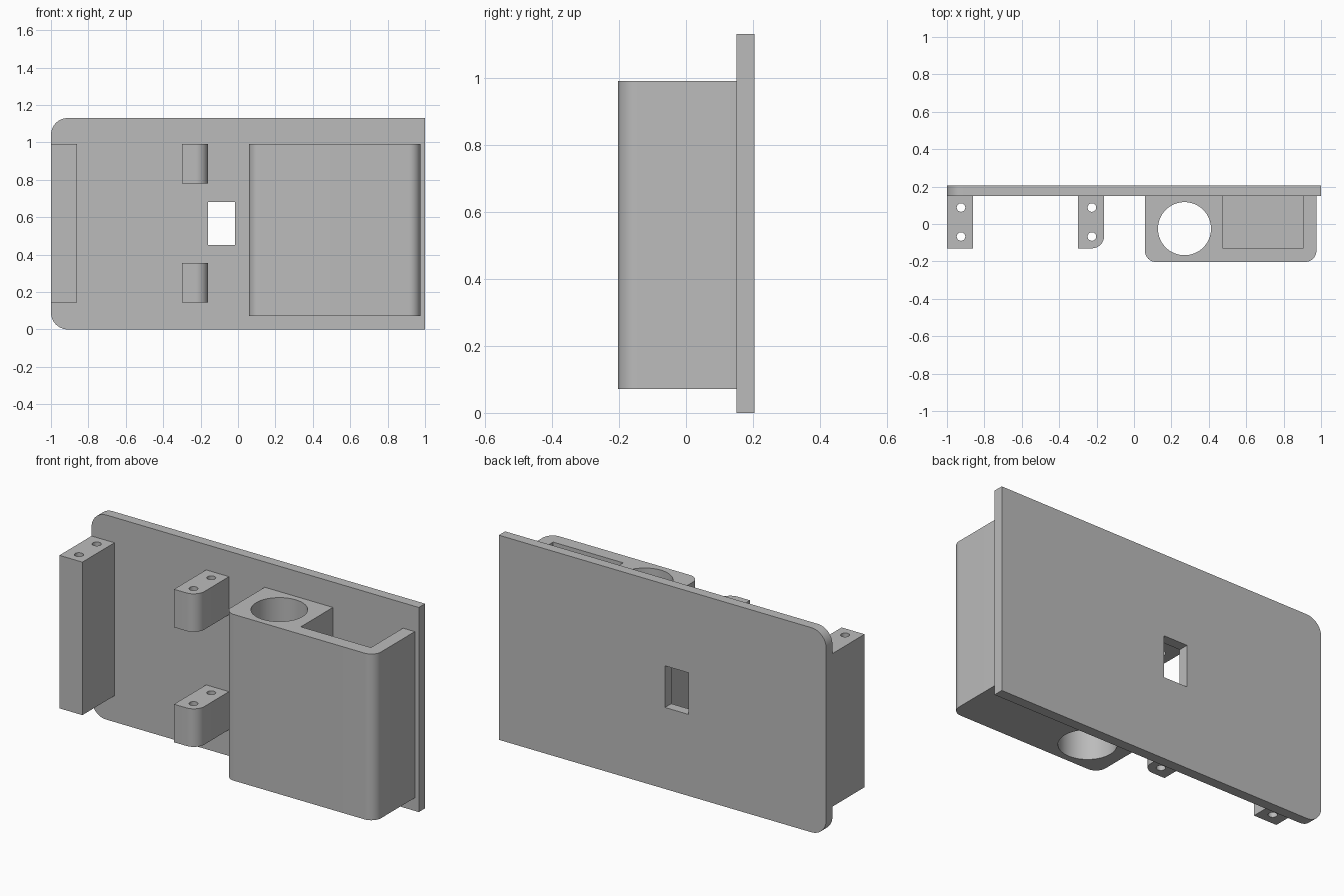
import bpy
import bmesh
from math import cos, sin, pi, radians
from mathutils import Vector

cube = bpy.data.objects.get("Cube")
if cube:
    bpy.data.objects.remove(cube, do_unlink=True)

grey = bpy.data.materials.new("plain grey")
grey.use_nodes = True
colour = (0.5, 0.5, 0.5, 1)
grey.diffuse_color = colour
grey.node_tree.nodes["Principled BSDF"].inputs["Base Color"].default_value = colour

FRONT, JOINT, BACK = -0.13, 0.15, 0.205
LOW, HIGH = 0.145, 0.99


def rounded_rect(a0, a1, b0, b1, radii=(0, 0, 0, 0), steps=12):
    """Counter-clockwise outline; radii start at (a0, b0)."""
    corners = [(a0, b0, 1, 1), (a1, b0, -1, 1), (a1, b1, -1, -1), (a0, b1, 1, -1)]
    points = []
    for i, ((a, b, sa, sb), r) in enumerate(zip(corners, radii)):
        if r == 0:
            points.append((a, b))
            continue
        for k in range(steps + 1):
            t = pi + (i + k / steps) * pi / 2
            points.append((a + sa * r + r * cos(t), b + sb * r + r * sin(t)))
    return points


def circle(x, y, r, steps=48):
    return [(x + r * cos(2 * pi * k / steps), y + r * sin(2 * pi * k / steps))
            for k in range(steps)]


def prism(name, outline, start, end, axis="z"):
    """Extrude an outline along z, or an x-z outline along y."""
    bm = bmesh.new()
    place = (lambda a, b, c: (a, b, c)) if axis == "z" else (lambda a, b, c: (a, c, b))
    face = bm.faces.new([bm.verts.new(place(a, b, start)) for a, b in outline])
    extruded = bmesh.ops.extrude_face_region(bm, geom=[face])["geom"]
    verts = [v for v in extruded if isinstance(v, bmesh.types.BMVert)]
    bmesh.ops.translate(bm, verts=verts, vec=Vector(place(0, 0, end - start)))
    bmesh.ops.recalc_face_normals(bm, faces=bm.faces)
    mesh = bpy.data.meshes.new(name)
    bm.to_mesh(mesh)
    bm.free()
    obj = bpy.data.objects.new(name, mesh)
    bpy.context.collection.objects.link(obj)
    mesh.materials.append(grey)
    return obj


def select_only(obj):
    bpy.ops.object.select_all(action="DESELECT")
    obj.select_set(True)
    bpy.context.view_layer.objects.active = obj


def finish(obj, cutters):
    """Cut the openings, remove the cutters and shade the part."""
    select_only(obj)
    for cutter in cutters:
        cutter.hide_render = True
        mod = obj.modifiers.new("opening", "BOOLEAN")
        mod.operation = "DIFFERENCE"
        mod.solver = "EXACT"
        mod.object = cutter
        bpy.ops.object.modifier_apply(modifier=mod.name)
        bpy.data.objects.remove(cutter, do_unlink=True)
    bpy.ops.object.shade_smooth_by_angle(angle=radians(30))


# Back plate with two rounded corners and a window
plate = prism("back_plate", rounded_rect(-1, 1, 0, 1.13, (0.09, 0, 0, 0.09)),
              JOINT, BACK, "y")
window = prism("window_cutter", rounded_rect(-0.16, -0.015, 0.45, 0.68), 0, 0.4, "y")
finish(plate, [window])


# Upright lugs, each with two screw holes through its height
def lug(name, x0, x1, z0, z1, radius):
    body = prism(name, rounded_rect(x0, x1, FRONT, JOINT, (0, radius, 0, 0)), z0, z1)
    middle = (x0 + x1) / 2 + 0.005
    holes = [prism("screw_cutter", circle(middle, y, 0.023, 24), z0 - 0.1, z1 + 0.1)
             for y in (-0.067, 0.088)]
    finish(body, holes)


lug("side_bar", -1, -0.86, LOW, HIGH, 0)
lug("lower_lug", -0.30, -0.16, LOW, 0.355, 0.065)
lug("upper_lug", -0.30, -0.16, 0.78, HIGH, 0.065)

# Holder block with a round through hole and an open-topped pocket
block = prism("holder_block",
              rounded_rect(0.058, 0.975, -0.203, JOINT, (0.06, 0.06, 0, 0)), 0.072, HIGH)
bore = prism("bore_cutter", circle(0.27, -0.025, 0.142, 64), -0.2, 1.2)
pocket = prism("pocket_cutter", rounded_rect(0.475, 0.903, FRONT, 0.18), LOW, 1.2)
finish(block, [bore, pocket])
